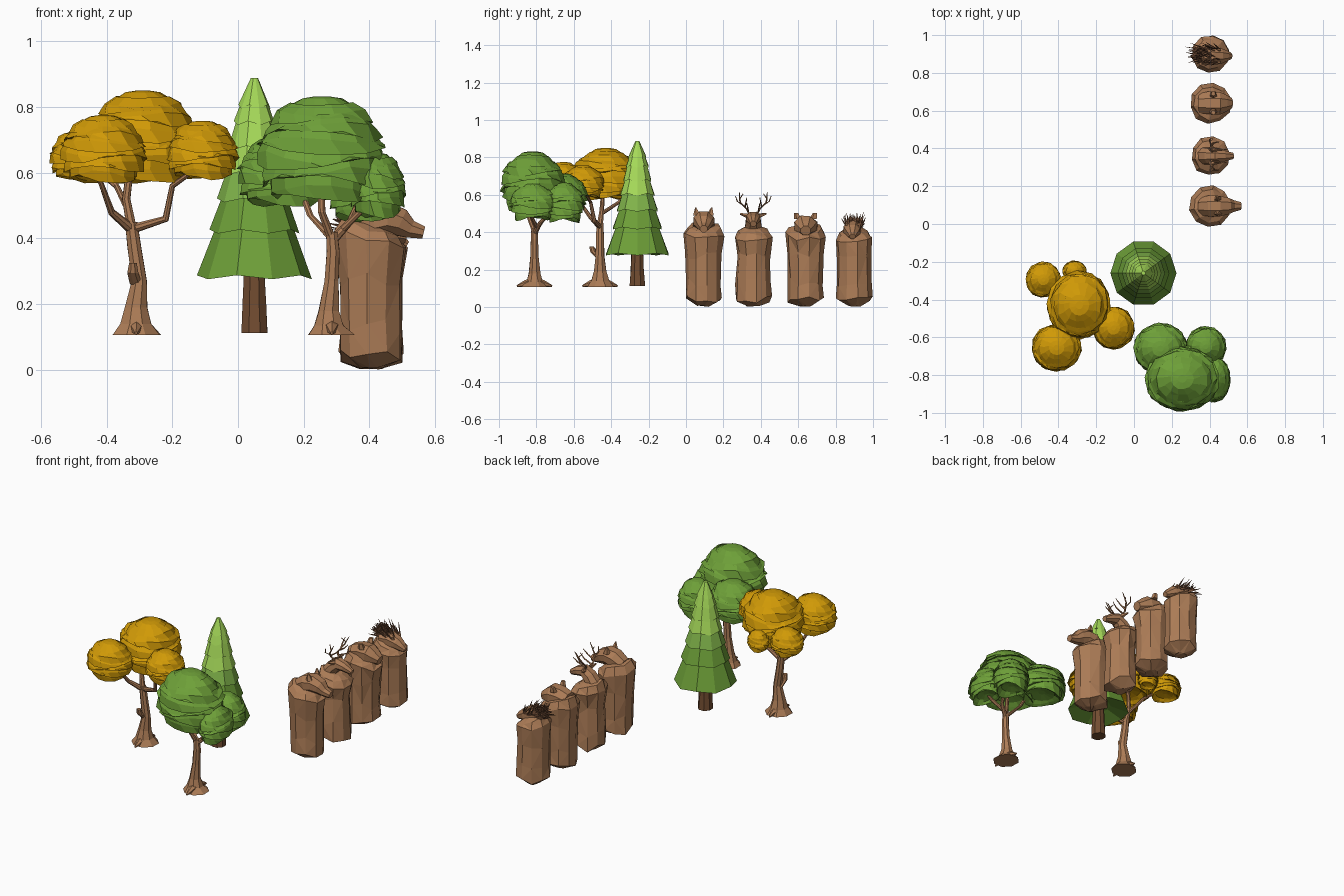
import bpy, bmesh, math, random
from mathutils import Vector

cube = bpy.data.objects.get("Cube")
if cube:
    bpy.data.objects.remove(cube, do_unlink=True)
random.seed(4)


def material(name, r, g, b):
    m = bpy.data.materials.new(name)
    m.use_nodes = True
    m.diffuse_color = (r, g, b, 1)
    m.node_tree.nodes["Principled BSDF"].inputs["Base Color"].default_value = (r, g, b, 1)
    return m


BROWN = material("light_brown", .41, .2, .093)
BARK = material("dark_bark", .17, .074, .031)
QUILL = material("quill_brown", .2, .09, .045)
GREEN = material("leaf_green", .155, .35, .04)
MID = material("mid_green", .22, .46, .07)
LIGHT = material("light_green", .38, .7, .1)
GOLD = material("autumn_gold", .63, .32, .002)


def finish(name, bm, *mats):
    bmesh.ops.recalc_face_normals(bm, faces=bm.faces)
    me = bpy.data.meshes.new(name)
    bm.to_mesh(me)
    bm.free()
    for m in mats:
        me.materials.append(m)
    ob = bpy.data.objects.new(name, me)
    bpy.context.collection.objects.link(ob)
    return ob


def loft(bm, rings):
    """Skin a list of equal point rings and cap both ends."""
    vs = [[bm.verts.new(p) for p in ring] for ring in rings]
    n = len(vs[0])
    for a, b in zip(vs, vs[1:]):
        for i in range(n):
            bm.faces.new((a[i], a[(i + 1) % n], b[(i + 1) % n], b[i]))
    bm.faces.new(vs[0])
    bm.faces.new(vs[-1])


def sweep(bm, path, sides=6, jitter=0.0, squash=1.0):
    """Tube through (x, y, z, radius) points; steep tubes get level rings."""
    pts = [Vector(p[:3]) for p in path]
    last = len(pts) - 1
    steep = (pts[-1] - pts[0]).normalized().z > .75
    rings = []
    for i, p in enumerate(pts):
        if steep:
            u, v = Vector((0, 1, 0)), Vector((-1, 0, 0))
        else:
            d = (pts[min(i + 1, last)] - pts[max(i - 1, 0)]).normalized()
            u = d.cross(Vector((.05, 0, 1))).normalized()
            v = u.cross(d)
        ring = []
        for k in range(sides):
            a = math.tau * (k + .5) / sides
            r = path[i][3] * (1 + random.uniform(-jitter, jitter))
            ring.append(p + u * math.cos(a) * r + v * math.sin(a) * r * squash)
        rings.append(ring)
    loft(bm, rings)


def leaf_clump(name, x, y, rx, ry, z0, z1, mat, tiers=7, sides=13):
    """Dome of overlapping ragged leaf layers with a hollowed underside."""
    def radius(t):
        return math.sqrt(max(0, 1 - ((t - .4) / .61) ** 2))

    h = z1 - z0
    profile = [(.12, 1, 0), (.32, .98, 0)]
    for k in range(1, tiers + 1):
        t = 1 - (k / tiers) ** 1.2
        wave = min(1, 2.5 * (1 - t))
        if k > 1:
            profile.append((radius(t + .05), t + .05, wave))
        profile.append((radius(t) * 1.04, t - .035, wave))
        profile.append((radius(t) * .89, t + .02, wave))
    profile += [(.55, .1, 0), (.15, .16, 0)]
    rings = []
    for n, (r, t, wave) in enumerate(profile):
        layer = (n + 1) // 3
        ring = []
        for i in range(sides):
            a = math.tau * i / sides + layer * .17
            dz = wave * (.055 * math.sin(2 * a + layer * 1.9) + random.uniform(-.025, .025))
            rr = r * (1 + random.uniform(-.03, .03))
            ring.append((x + rx * rr * math.cos(a), y + ry * rr * math.sin(a), z0 + h * (t + dz)))
        rings.append(ring)
    bm = bmesh.new()
    loft(bm, rings)
    finish(name, bm, mat)


def trunk(name, x, y, paths):
    bm = bmesh.new()
    for path in paths:
        sweep(bm, path, 8, .06)
    # Spreading roots to front and back
    for s in (-1, 1):
        sweep(bm, [(x, y, .135, .028), (x, y + s * .05, .125, .018), (x, y + s * .094, .112, .005)], 6)
    finish(name, bm, BROWN)


# Autumn tree
X, Y = -.31, -.46
trunk("autumn_trunk", X, Y, [
    [(X, Y, .107, .078), (X, Y, .14, .052), (X, Y, .19, .036), (X + .01, Y, .27, .025),
     (X - .005, Y, .37, .022), (X - .015, Y, .45, .02)],
    [(X, Y, .26, .02), (X - .01, Y - .035, .295, .018), (X - .01, Y - .045, .325, .013)],
    [(X - .015, Y, .43, .016), (-.385, -.51, .48, .011), (-.41, -.56, .55, .009), (-.44, -.61, .63, .008)],
    [(X - .015, Y, .44, .017), (-.34, -.45, .52, .013), (-.32, -.44, .68, .01)],
    [(X - .01, Y, .43, .015), (-.22, -.49, .46, .011), (-.2, -.51, .56, .009), (-.13, -.54, .61, .007)],
    [(-.34, -.45, .5, .01), (-.37, -.36, .56, .009), (-.47, -.3, .64, .007)],
])
for i, c in enumerate([(-.29, -.43, .165, .175, .59, .85), (-.41, -.655, .128, .123, .585, .775),
                       (-.108, -.55, .107, .112, .595, .758), (-.48, -.295, .092, .092, .59, .73),
                       (-.315, -.25, .062, .055, .58, .69)]):
    leaf_clump(f"autumn_leaves_{i + 1}", *c, GOLD)

# Green tree
X, Y = .285, -.81
trunk("green_trunk", X, Y, [
    [(X, Y, .107, .075), (X - .01, Y, .135, .048), (X - .01, Y, .18, .033), (X, Y, .27, .024),
     (X + .005, Y, .36, .021), (X, Y, .42, .018)],
    [(X, Y, .4, .015), (.22, -.76, .47, .011), (.18, -.7, .58, .009)],
    [(X, Y, .4, .015), (.255, -.84, .48, .012), (.25, -.83, .62, .009)],
    [(X, Y, .39, .015), (.34, -.78, .45, .011), (.38, -.69, .54, .008)],
    [(.32, -.8, .43, .011), (.38, -.83, .49, .009), (.43, -.84, .55, .007)],
])
for i, c in enumerate([(.255, -.82, .192, .17, .535, .832), (.14, -.66, .14, .132, .515, .715),
                       (.38, -.65, .105, .105, .47, .665), (.425, -.82, .085, .12, .48, .66)]):
    leaf_clump(f"green_leaves_{i + 1}", *c, GREEN)

# Pine tree: stacked skirts growing lighter toward the tip
X, Y, N = .05, -.26, 10
bm = bmesh.new()
sweep(bm, [(X, Y, .112, .044), (X, Y, .2, .038), (X, Y, .31, .033)], 8, .04)
finish("pine_trunk", bm, BARK)
skirts = [(.276, .175), (.415, .137), (.51, .114), (.595, .095), (.67, .078), (.745, .063), (.795, .049), (.876, .011)]
bm = bmesh.new()
for k, ((za, ra), (zb, rb)) in enumerate(zip(skirts, skirts[1:])):
    old = set(bm.faces)
    top = rb if k == len(skirts) - 2 else rb * .88
    rings = []
    for r, z, zig in [(ra * .4, za + .04, 0), (ra, za, .012), (top, zb + .012, 0)]:
        rings.append([(X + r * math.cos(math.tau * i / N), Y + r * math.sin(math.tau * i / N),
                       z + zig * (i % 2)) for i in range(N)])
    loft(bm, rings)
    for f in set(bm.faces) - old:
        f.material_index = 0 if k < 2 else 1 if k < 3 else 2
finish("pine_needles", bm, GREEN, MID, LIGHT)


# Carved animals, all facing +x, with shoulders sloping down to the chest
def body(name, y, shoulder, waist, top, sides=10):
    profile = [(.006, .035, .005, 0), (.042, .098, .02, 0), (.13, .095, .025, 0), (.27, waist, .025, 0),
               (top - .055, shoulder, .015, .2), (top - .02, shoulder * .8, .01, .32), (top - .005, .045, 0, .3)]
    rings = []
    for z, r, dz, slope in profile:
        ring = []
        for i in range(sides):
            a = math.tau * (i + .3) / sides
            rr = r * random.uniform(.95, 1.04)
            dx = rr * math.cos(a)
            ring.append((.405 + dx, y + rr * math.sin(a), z - slope * dx + random.uniform(-dz, dz)))
        rings.append(ring)
    bm = bmesh.new()
    loft(bm, rings)
    bmesh.ops.triangulate(bm, faces=bm.faces)
    finish(name, bm, BROWN)


def head(name, y, path, ear, tip, ear_r, blunt):
    bm = bmesh.new()
    sweep(bm, [(x, y, z, r) for x, z, r in path], 8, .05, .92)
    for s in (-1, 1):
        (ex, ey, ez), (tx, ty, tz) = ear, tip
        sweep(bm, [(ex, y + s * ey, ez, ear_r), (tx, y + s * ty, tz, ear_r * blunt)], 5)
    finish(name, bm, BROWN)


body("wolf_body", .095, .112, .098, .448)
head("wolf_head", .095, [(.36, .425, .05), (.41, .452, .06), (.455, .46, .058), (.495, .448, .048),
                         (.525, .428, .032), (.565, .418, .022)],
     (.445, .035, .49), (.44, .043, .533), .022, .15)

body("deer_body", .36, .104, .088, .43)
head("deer_head", .36, [(.37, .41, .05), (.4, .45, .045), (.435, .475, .04), (.475, .465, .032),
                        (.523, .445, .018)],
     (.42, .03, .488), (.405, .07, .498), .014, .3)
bm = bmesh.new()
for s in (-1, 1):
    def at(x, dy, z, r):
        return (x, .36 + s * dy, z, r)
    sweep(bm, [at(.42, .018, .49, .006), at(.4, .035, .525, .006), at(.42, .07, .56, .005), at(.45, .075, .615, .002)], 5)
    sweep(bm, [at(.41, .05, .54, .005), at(.4, .085, .565, .004), at(.41, .096, .595, .002)], 5)
    sweep(bm, [at(.41, .045, .535, .005), at(.44, .04, .555, .004), at(.47, .035, .585, .002)], 5)
    sweep(bm, [at(.43, .072, .58, .004), at(.41, .055, .605, .002)], 5)
    sweep(bm, [at(.41, .027, .51, .005), at(.46, .03, .53, .004), at(.49, .035, .555, .002)], 5)
finish("deer_antlers", bm, BROWN)

body("bear_body", .64, .11, .098, .44)
head("bear_head", .64, [(.35, .42, .055), (.4, .432, .066), (.45, .432, .066), (.48, .42, .048),
                        (.515, .408, .03)],
     (.42, .042, .472), (.42, .05, .503), .021, .6)

body("porcupine_body", .9, .1, .095, .418)
head("porcupine_head", .89, [(.36, .41, .05), (.42, .415, .05), (.46, .405, .043), (.49, .39, .03),
                             (.513, .377, .017)],
     (.45, .03, .435), (.45, .034, .45), .01, .6)

# Porcupine quills sweeping backward and up
bm = bmesh.new()
for i in range(190):
    lift, side = random.uniform(.1, 1.25), random.uniform(-.35, .35)
    d = Vector((-math.cos(lift), side, math.sin(lift) * .85)).normalized()
    root = Vector((random.uniform(.36, .465), .9 + random.uniform(-.04, .035), .422))
    mid = root + d * .05
    end = root + d * random.uniform(.065, .1)
    sweep(bm, [(*root, .004), (*mid, .0035), (*end, .001)], 4)
finish("porcupine_quills", bm, QUILL)
